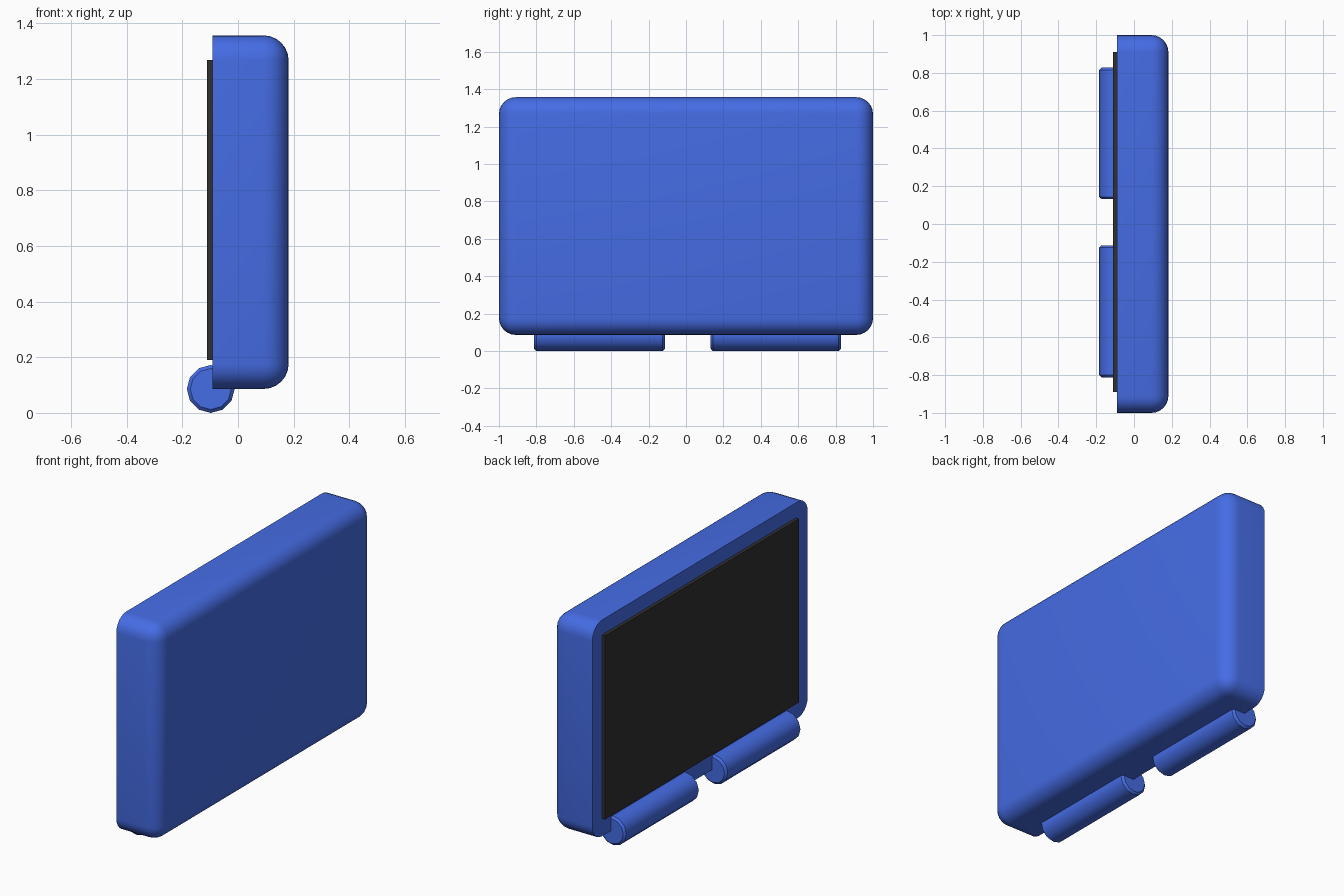
import bpy, bmesh, math
from mathutils import Matrix, Vector

if "Cube" in bpy.data.objects:
    bpy.data.objects.remove(bpy.data.objects["Cube"])


def material(name, color):
    m = bpy.data.materials.new(name)
    m.diffuse_color = color
    m.use_nodes = True
    m.node_tree.nodes["Principled BSDF"].inputs["Base Color"].default_value = m.diffuse_color
    return m


def finish(bm, name, mat, smooth_angle=None):
    bmesh.ops.recalc_face_normals(bm, faces=bm.faces)
    mesh = bpy.data.meshes.new(name)
    bm.to_mesh(mesh)
    bm.free()
    mesh.materials.append(mat)
    ob = bpy.data.objects.new(name, mesh)
    bpy.context.collection.objects.link(ob)
    if smooth_angle:
        bpy.ops.object.select_all(action='DESELECT')
        ob.select_set(True)
        bpy.context.view_layer.objects.active = ob
        bpy.ops.object.shade_smooth_by_angle(angle=math.radians(smooth_angle))
    return ob


def box(lo, hi):
    bm = bmesh.new()
    lo, hi = Vector(lo), Vector(hi)
    bmesh.ops.create_cube(bm, size=1, matrix=Matrix.Translation((lo + hi) / 2)
                          @ Matrix.Diagonal((*(hi - lo), 1)))
    return bm


blue = material("blue", (0.06, 0.15, 0.78, 1))
dark = material("dark_grey", (0.03, 0.03, 0.03, 1))

# Lid shell: every edge rounded except those around the flat inner face
BACK = -0.091
bm = box((BACK, -1, 0.086), (0.182, 1, 1.357))
edges = [e for e in bm.edges if any(v.co.x > 0 for v in e.verts)]
bmesh.ops.bevel(bm, geom=edges, offset=0.09, segments=6, profile=0.5, affect='EDGES')
finish(bm, "lid_shell", blue, 35)

# Screen panel on the inner face
finish(box((-0.111, -0.89, 0.19), (BACK, 0.91, 1.269)), "screen", dark)

# Hinge barrels with chamfered ends
for name, y0, y1 in (("hinge_left", -0.812, -0.113), ("hinge_right", 0.132, 0.828)):
    bm = bmesh.new()
    bmesh.ops.create_cone(bm, cap_ends=True, segments=12, radius1=0.086, radius2=0.086,
                          depth=y1 - y0,
                          matrix=Matrix.Translation((-0.098, (y0 + y1) / 2, 0.086))
                          @ Matrix.Rotation(math.pi / 2, 4, 'X'))
    rims = [e for e in bm.edges if abs(e.verts[0].co.y - e.verts[1].co.y) < 1e-4]
    bmesh.ops.bevel(bm, geom=rims, offset=0.012, segments=1, profile=0.5, affect='EDGES')
    finish(bm, name, blue, 35)
